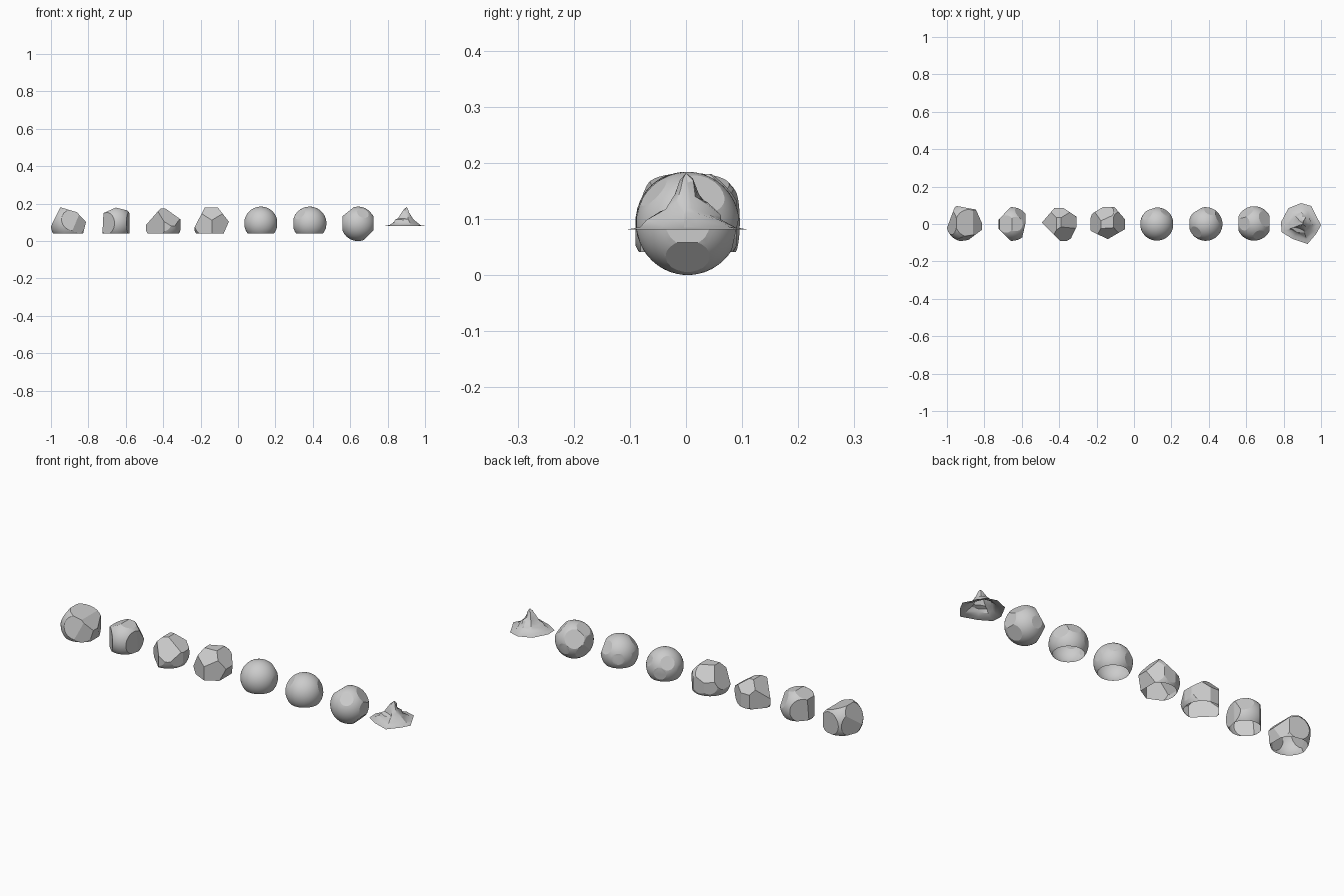
import bpy, bmesh, random
from mathutils import Vector

if "Cube" in bpy.data.objects:
    bpy.data.objects.remove(bpy.data.objects["Cube"])

random.seed(4)


def finish(bm, name, angle):
    bmesh.ops.recalc_face_normals(bm, faces=bm.faces[:])
    me = bpy.data.meshes.new(name)
    bm.to_mesh(me)
    bm.free()
    ob = bpy.data.objects.new(name, me)
    bpy.context.collection.objects.link(ob)
    bpy.ops.object.select_all(action='DESELECT')
    ob.select_set(True)
    bpy.context.view_layer.objects.active = ob
    bpy.ops.object.shade_smooth_by_angle(angle=angle)
    return ob


def slice_off(bm, co, no, fill=True):
    geom = bm.verts[:] + bm.edges[:] + bm.faces[:]
    cut = bmesh.ops.bisect_plane(bm, geom=geom, dist=1e-6, plane_co=co,
                                 plane_no=no, clear_outer=True)["geom_cut"]
    edges = [e for e in cut if isinstance(e, bmesh.types.BMEdge)]
    if fill and edges:
        bmesh.ops.edgeloop_fill(bm, edges=edges)


def rock(name, center, radius, cuts, base=0.041):
    """Ball with chipped flat facets: cuts are (nx, ny, nz, distance)."""
    bm = bmesh.new()
    bmesh.ops.create_icosphere(bm, subdivisions=4, radius=radius)
    c = Vector(center)
    bmesh.ops.translate(bm, verts=bm.verts[:], vec=c)
    for x, y, z, d in cuts:
        n = Vector((x, y, z)).normalized()
        slice_off(bm, c + n * d, n)
    if base is not None:            # open underside
        slice_off(bm, Vector((0, 0, base)), Vector((0, 0, -1)), fill=False)
    return finish(bm, name, 0.3)


# Angular rocks
rock("rock_1", (-.905, .005, .095), .1, [
    (-.9, 0, .44, .078), (.29, 0, .96, .069), (.73, 0, .68, .072),
    (-.94, .35, 0, .08), (.18, .98, 0, .082), (.91, .41, 0, .084),
    (.2, -.9, .2, .082), (.6, -.8, 0, .084), (.97, 0, -.24, .088)])
rock("rock_2", (-.652, 0, .095), .09, [
    (-1, 0, .05, .07), (1, 0, 0, .072), (-.4, 0, .9, .077),
    (.24, 0, .97, .081), (-.73, .69, 0, .068), (-.7, -.7, 0, .069),
    (.97, -.22, 0, .069), (.6, .6, .4, .078)])
rock("rock_3", (-.4, 0, .095), .1, [
    (-.75, 0, .66, .063), (.58, 0, .81, .071), (1, 0, 0, .093),
    (0, 0, 1, .08), (-.76, .65, 0, .075), (.55, .83, 0, .084),
    (0, 1, 0, .085), (.9, -.43, 0, .09), (-.7, -.7, 0, .06),
    (.4, -.65, .65, .066), (0, -1, 0, .09), (0, .75, .65, .078)])
rock("rock_4", (-.14, 0, .095), .1, [
    (-.89, 0, .46, .072), (.79, 0, .61, .077), (.92, 0, -.4, .08),
    (0, 0, 1, .085), (-.52, .85, 0, .091), (.76, .65, 0, .086),
    (.5, -.86, 0, .07), (-.43, -.9, 0, .073), (-1, 0, 0, .093),
    (.05, -.75, .65, .072), (0, 1, 0, .09), (-.3, .65, .65, .08)])

# Rounded rocks
rock("rock_5", (.122, 0, .095), .089, [
    (1, 0, 0, .086), (-1, 0, 0, .087), (-.6, .6, .5, .082),
    (-.3, .9, -.1, .083), (.5, .7, .4, .084)])
rock("rock_6", (.383, 0, .094), .09, [
    (-.6, -.5, .6, .083), (.85, .4, .3, .081), (-1, 0, 0, .086),
    (.3, .8, .5, .083), (-.5, .85, 0, .085)])
rock("rock_7", (.642, .003, .092), .092, [
    (-1, 0, 0, .082), (1, 0, 0, .083), (.7, .3, .65, .081),
    (.7, 0, -.7, .083), (-.6, 0, .75, .084), (-.5, .7, .4, .079),
    (-.8, .3, -.35, .081), (0, .9, -.2, .087), (.3, -.7, .65, .086)],
    base=None)

# Rubble mound: thin brim rising to a jagged peak, open underneath
outline = [(-.107, .01), (-.067, .085), (0, .112), (.055, .096), (.088, .03),
           (.107, -.005), (.083, -.05), (.035, -.107), (-.045, -.08),
           (-.104, -.043)]
levels = [(1, .081, 0), (.76, .086, .05), (.6, .1, .1), (.5, .11, .15),
          (.36, .124, .2), (.22, .145, .25), (.12, .168, .2)]
bm = bmesh.new()
rings = []
for s, z, j in levels:
    ring = []
    for x, y in outline:
        k = s * (1 + random.uniform(-j, j))
        h = z + random.uniform(-j, j) * .03
        ring.append(bm.verts.new((.893 + .007 * (1 - s) + x * k, y * k, h)))
    rings.append(ring)
peak = bm.verts.new((.902, 0, .182))
n = len(outline)
for a, b in zip(rings, rings[1:]):
    for i in range(n):
        bm.faces.new((a[i], a[(i + 1) % n], b[(i + 1) % n], b[i]))
for i in range(n):
    bm.faces.new((rings[-1][i], rings[-1][(i + 1) % n], peak))
finish(bm, "rubble_mound", 0.5)
